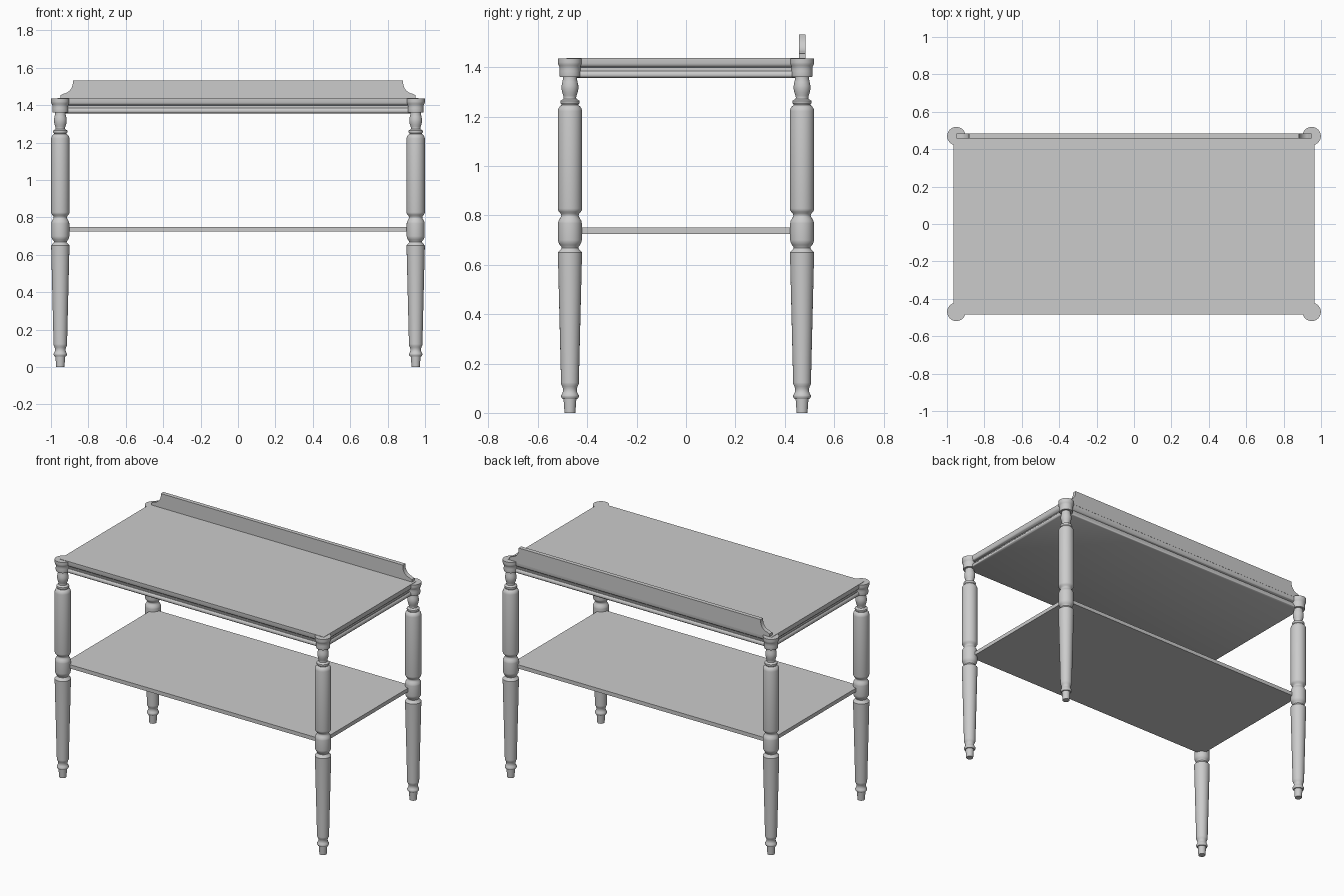
import bpy, bmesh, math

if "Cube" in bpy.data.objects:
    bpy.data.objects.remove(bpy.data.objects["Cube"])

LEG_X, LEG_Y = 0.95, 0.47


def finish(bm, name, angle=35):
    bmesh.ops.recalc_face_normals(bm, faces=bm.faces)
    mesh = bpy.data.meshes.new(name)
    bm.to_mesh(mesh)
    bm.free()
    ob = bpy.data.objects.new(name, mesh)
    bpy.context.collection.objects.link(ob)
    bpy.ops.object.select_all(action='DESELECT')
    ob.select_set(True)
    bpy.context.view_layer.objects.active = ob
    bpy.ops.object.shade_smooth_by_angle(angle=math.radians(angle))
    return ob


def loft(rings, name, angle=35):
    """Skin a stack of equal-length closed rings and cap both ends."""
    bm = bmesh.new()
    vs = [[bm.verts.new(p) for p in ring] for ring in rings]
    n = len(vs[0])
    for a, b in zip(vs, vs[1:]):
        for i in range(n):
            j = (i + 1) % n
            bm.faces.new((a[i], a[j], b[j], b[i]))
    bm.faces.new(vs[0][::-1])
    bm.faces.new(vs[-1])
    return finish(bm, name, angle)


def circle(r, z, n=40):
    return [(r * math.cos(2 * math.pi * i / n), r * math.sin(2 * math.pi * i / n), z)
            for i in range(n)]


def rect(hx, hy, z):
    return [(-hx, -hy, z), (hx, -hy, z), (hx, hy, z), (-hx, hy, z)]


# Turned leg profile: (radius, height)
PROFILE = [
    (.022, 0), (.026, .056), (.031, .057), (.036, .065), (.036, .071), (.031, .079),
    (.028, .088), (.028, .097), (.031, .107), (.036, .117), (.036, .123),
    (.049, .65), (.045, .655), (.037, .663), (.034, .668), (.035, .673), (.041, .68),
    (.047, .692), (.048, .70), (.048, .768), (.047, .776), (.041, .787), (.036, .795),
    (.035, .80), (.037, .806), (.044, .814), (.048, .821), (.049, .828),
    (.049, 1.222), (.047, 1.232), (.041, 1.241), (.034, 1.247), (.034, 1.25),
    (.038, 1.254), (.039, 1.259), (.038, 1.264), (.032, 1.268), (.026, 1.272),
    (.025, 1.277), (.027, 1.285), (.031, 1.297), (.034, 1.312), (.034, 1.325),
    (.031, 1.34), (.028, 1.352), (.028, 1.36), (.041, 1.361), (.043, 1.37),
    (.042, 1.385), (.042, 1.397), (.044, 1.405), (.048, 1.411), (.049, 1.42), (.049, 1.436),
]

# Four legs sharing one mesh
leg = loft([circle(r, z) for r, z in PROFILE], "front_left_leg")
for name, sx, sy in (("front_left_leg", -1, -1), ("front_right_leg", 1, -1),
                     ("back_left_leg", -1, 1), ("back_right_leg", 1, 1)):
    ob = leg
    if (sx, sy) != (-1, -1):
        ob = leg.copy()
        bpy.context.collection.objects.link(ob)
    ob.name = name
    ob.location = (sx * LEG_X, sy * LEG_Y, 0)

# Table top with moulded edge: (inset, height)
EDGE = [(.012, 1.357), (.006, 1.360), (.003, 1.366), (.003, 1.373), (.006, 1.380),
        (.012, 1.384), (.012, 1.390), (.018, 1.391), (.018, 1.398), (.009, 1.402),
        (.003, 1.408), (0, 1.416), (0, 1.438)]
loft([rect(.965 - d, .483 - d, z) for d, z in EDGE], "table_top", 40)

# Lower shelf
loft([rect(.945, .465, z) for z in (.725, .75)], "lower_shelf")

# Back gallery board with scooped ends
half = [(.95, 1.43), (.95, 1.455), (.94, 1.457)]
half += [(.94 - .057 * math.sin(a), 1.523 - .062 * math.cos(a))
         for a in (math.radians(7.5 * k) for k in range(1, 13))]
half.append((.883, 1.532))
outline = half + [(-x, z) for x, z in reversed(half)]
loft([[(x, y, z) for x, z in outline] for y in (.457, .484)], "back_gallery", 30)
